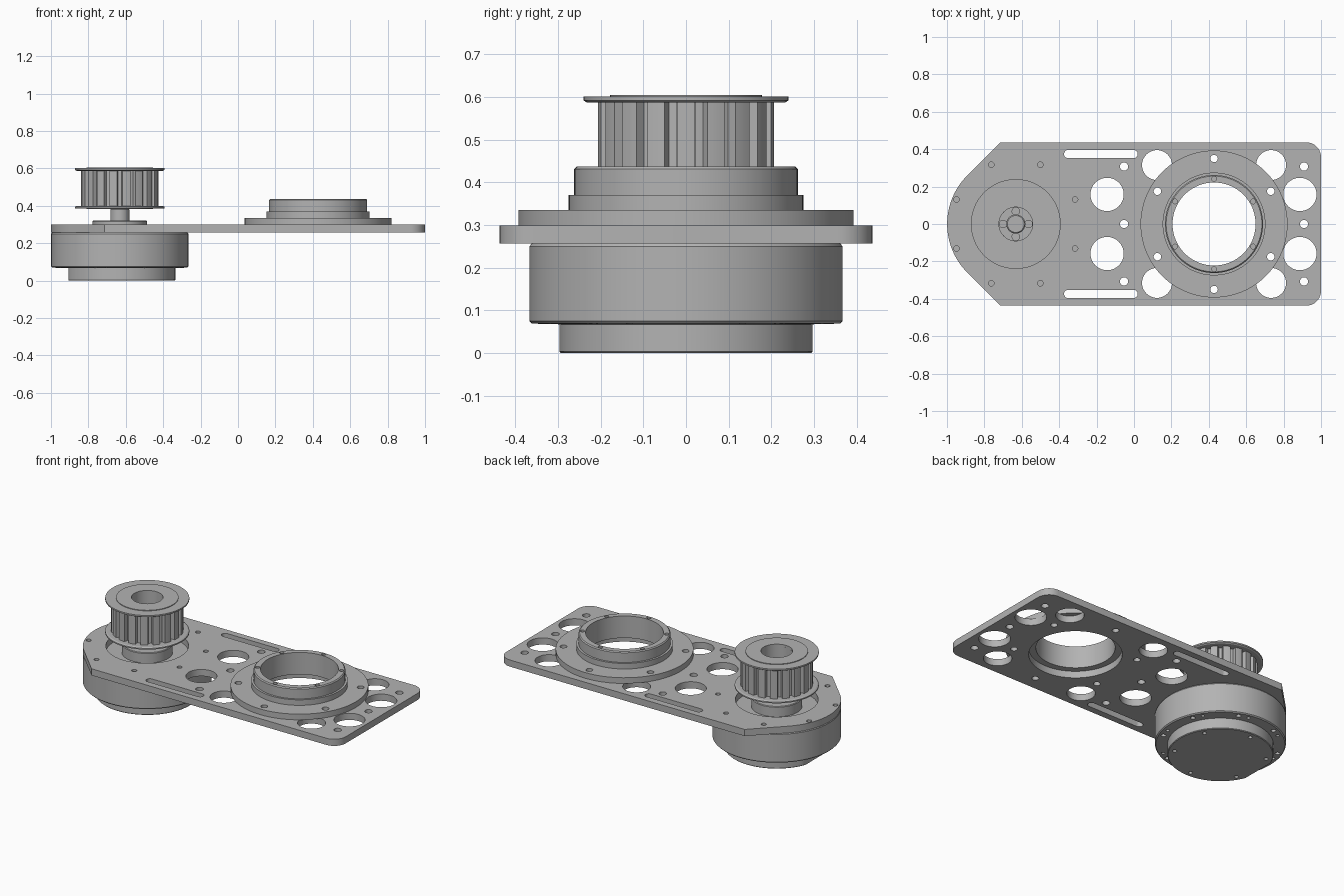
import bpy, bmesh
from math import cos, sin, pi, radians, sqrt

cube = bpy.data.objects.get("Cube")
if cube:
    bpy.data.objects.remove(cube, do_unlink=True)

metal = bpy.data.materials.new("grey metal")
metal.use_nodes = True
GREY = (0.45, 0.45, 0.45, 1)
metal.diffuse_color = GREY
metal.node_tree.nodes["Principled BSDF"].inputs["Base Color"].default_value = GREY

MOTOR_X, RING_X = -0.632, 0.428
BOTTOM, TOP = 0.257, 0.299


def finish(name, bm):
    bmesh.ops.recalc_face_normals(bm, faces=bm.faces[:])
    mesh = bpy.data.meshes.new(name)
    bm.to_mesh(mesh)
    bm.free()
    mesh.materials.append(metal)
    obj = bpy.data.objects.new(name, mesh)
    bpy.context.collection.objects.link(obj)
    return obj


def extrude(bm, outline, z0, z1):
    """Add a prism with the given plan outline."""
    face = bm.faces.new([bm.verts.new((x, y, z0)) for x, y in outline])
    moved = bmesh.ops.extrude_face_region(bm, geom=[face])["geom"]
    verts = [v for v in moved if isinstance(v, bmesh.types.BMVert)]
    bmesh.ops.translate(bm, verts=verts, vec=(0, 0, z1 - z0))


def lathe(name, cx, profile, steps=96):
    """Revolve a closed (radius, z) profile about a vertical axis."""
    bm = bmesh.new()
    rings = []
    for r, z in profile:
        if r == 0:
            rings.append([bm.verts.new((cx, 0, z))] * steps)
        else:
            rings.append([bm.verts.new((cx + r * cos(2 * pi * i / steps),
                                        r * sin(2 * pi * i / steps), z)) for i in range(steps)])
    for a, b in zip(rings, rings[1:] + rings[:1]):
        if a[0] is a[1] and b[0] is b[1]:
            continue
        for i in range(steps):
            j = (i + 1) % steps
            bm.faces.new(dict.fromkeys((a[i], a[j], b[j], b[i])))
    return finish(name, bm)


def arc(cx, cy, r, a0, a1, n):
    return [(cx + r * cos(radians(a0 + (a1 - a0) * i / n)),
             cy + r * sin(radians(a0 + (a1 - a0) * i / n))) for i in range(n + 1)]


def circle(cx, cy, r, n=24):
    return arc(cx, cy, r, 0, 360, n)[:-1]


def bolt_circle(cx, radius, count, start, r):
    return [circle(x, y, r, 16) for x, y in arc(cx, 0, radius, start, start + 360, count)[:-1]]


def cut(obj, outlines, z0, z1):
    """Cut prisms out of a part, then drop the cutter."""
    bm = bmesh.new()
    for outline in outlines:
        extrude(bm, outline, z0, z1)
    cutter = finish("cutter", bm)
    cutter.hide_render = True
    mod = obj.modifiers.new("holes", "BOOLEAN")
    mod.operation, mod.solver, mod.object = "DIFFERENCE", "EXACT", cutter
    bpy.context.view_layer.objects.active = obj
    bpy.ops.object.modifier_apply(modifier=mod.name)
    bpy.data.objects.remove(cutter, do_unlink=True)


# Mounting plate: round nose tangent to 45 degree shoulders, filleted far corners
R, W, F = 0.367, 0.437, 0.08
shoulder = MOTOR_X + W - R * sqrt(2)
outline = (arc(MOTOR_X, 0, R, 135, 225, 32) + [(shoulder, -W)]
           + arc(1 - F, F - W, F, -90, 0, 10) + arc(1 - F, W - F, F, 0, 90, 10)
           + [(shoulder, W)])
bm = bmesh.new()
extrude(bm, outline, BOTTOM, TOP)
plate = finish("mounting_plate", bm)

holes = [circle(MOTOR_X, 0, 0.236, 96), circle(RING_X, 0, 0.262, 96)]
holes += [circle(x, 0, 0.022) for x in (-0.053, 0.909)]
for s in (-1, 1):
    holes += [circle(x, s * 0.158, 0.089, 48) for x in (-0.144, 0.887)]
    holes += [circle(x, s * 0.315, 0.08, 48) for x in (0.123, 0.733)]
    holes += [circle(x, s * 0.307, 0.022) for x in (-0.053, 0.909)]
    holes.append(arc(-0.352, s * 0.374, 0.022, 90, 270, 10) + arc(-0.002, s * 0.374, 0.022, -90, 90, 10))
holes += bolt_circle(MOTOR_X, 0.343, 8, 22.5, 0.015)
holes += bolt_circle(RING_X, 0.35, 6, 30, 0.02)
cut(plate, holes, BOTTOM - 0.1, TOP + 0.1)

# Bearing ring with stepped collar
ring = lathe("bearing_ring", RING_X, [
    (0.222, TOP), (0.393, TOP), (0.393, 0.335), (0.275, 0.335), (0.275, 0.37),
    (0.262, 0.37), (0.262, 0.431), (0.256, 0.437), (0.222, 0.437)])
cut(ring, bolt_circle(RING_X, 0.35, 6, 30, 0.02), 0.2, 0.4)
cut(ring, bolt_circle(RING_X, 0.241, 6, 30, 0.013), 0.41, 0.5)

# Motor housing with rim screw holes underneath
body = lathe("motor_housing", MOTOR_X, [
    (0, 0.06), (0.361, 0.069), (0.367, 0.075), (0.367, 0.25), (0.362, BOTTOM), (0, BOTTOM)])
cut(body, bolt_circle(MOTOR_X, 0.335, 8, 22.5, 0.014) + bolt_circle(MOTOR_X, 0.335, 8, 33, 0.01),
    0.03, 0.1)

# Motor end cap with a flat on the outer side
cap = lathe("motor_end_cap", MOTOR_X, [
    (0, 0), (0.293, 0), (0.297, 0.004), (0.297, 0.07), (0, 0.07)])
cut(cap, [[(-1.2, -0.5), (-0.905, -0.5), (-0.905, 0.5), (-1.2, 0.5)]], -0.1, 0.2)
cut(cap, bolt_circle(MOTOR_X, 0.26, 6, 30, 0.012), -0.05, 0.015)

# Output hub, shaft and their bolt holes
hub = lathe("output_hub", MOTOR_X, [
    (0, 0.25), (0.145, 0.25), (0.145, 0.317), (0.141, 0.321), (0, 0.321)])
cut(hub, bolt_circle(MOTOR_X, 0.068, 4, 0, 0.02), 0.3, 0.4)
shaft = lathe("output_shaft", MOTOR_X, [
    (0, 0.31), (0.051, 0.31), (0.051, 0.38), (0.045, 0.386), (0, 0.386)], 48)

# Toothed pulley: grooved drum between two flanges
TEETH, OUTER, ROOT = 18, 0.207, 0.182
bm = bmesh.new()
drum = []
step = 360 / TEETH
for i in range(TEETH):
    a = i * step
    drum += arc(MOTOR_X, 0, OUTER, a - 0.29 * step, a + 0.29 * step, 4)
    drum += arc(MOTOR_X, 0, ROOT, a + 0.36 * step, a + 0.64 * step, 2)
extrude(bm, drum, 0.39, 0.592)
drum_obj = finish("pulley_drum", bm)
cut(drum_obj, [circle(MOTOR_X, 0, 0.09, 64)], 0.3, 0.7)
lower = lathe("pulley_lower_flange", MOTOR_X, [
    (0.09, 0.383), (0.178, 0.383), (0.178, 0.386), (0.24, 0.386), (0.24, 0.394), (0.232, 0.399), (0.09, 0.399)])
upper = lathe("pulley_upper_flange", MOTOR_X, [
    (0.09, 0.587), (0.232, 0.587), (0.24, 0.592), (0.24, 0.601), (0.178, 0.601), (0.178, 0.605), (0.09, 0.605)])

# Smooth round walls, keep edges crisp
bpy.ops.object.select_all(action="DESELECT")
for obj in (plate, ring, body, cap, hub, shaft, drum_obj, lower, upper):
    obj.select_set(True)
bpy.context.view_layer.objects.active = plate
bpy.ops.object.shade_smooth_by_angle(angle=radians(25))
